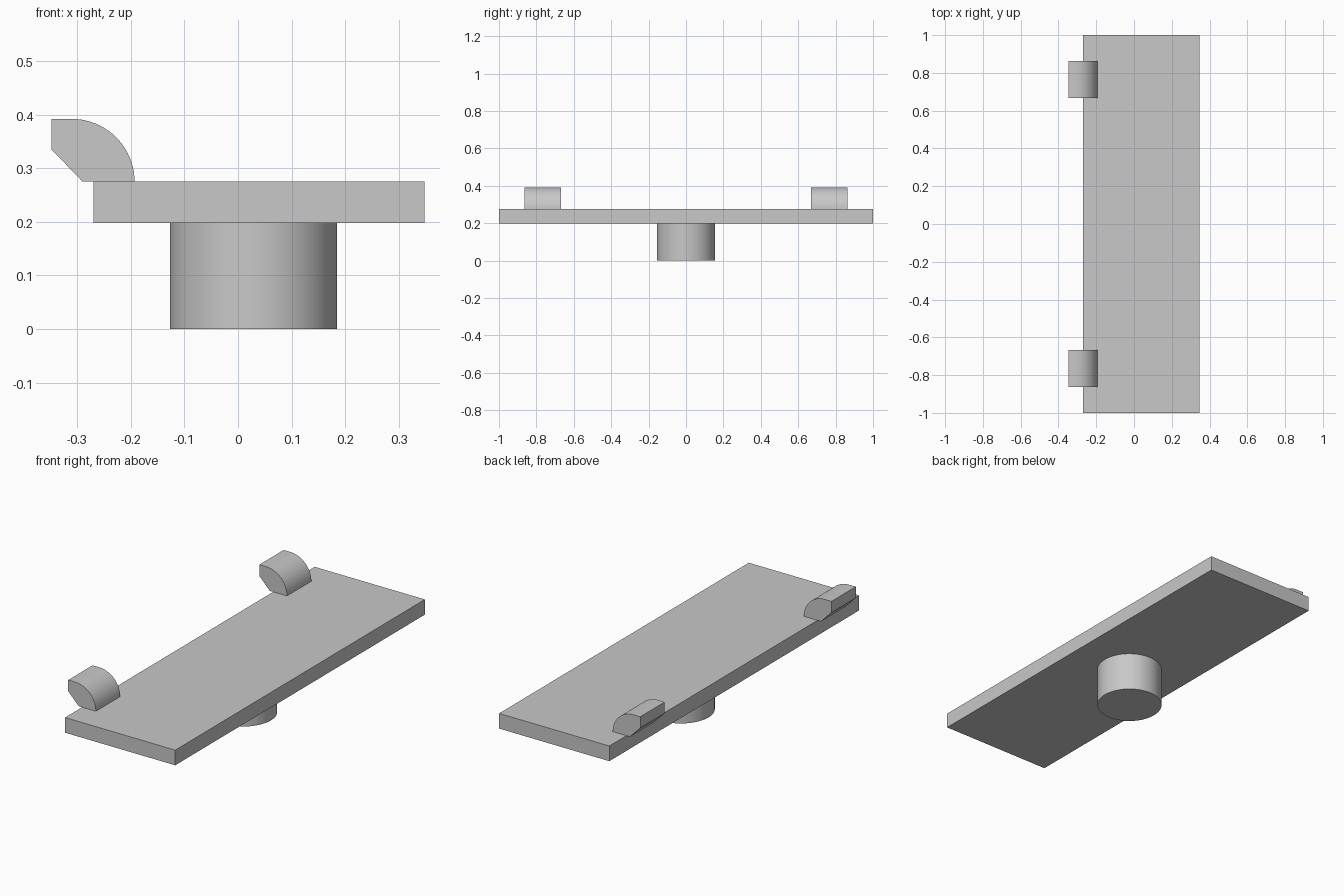
import bpy, bmesh, math

cube = bpy.data.objects.get("Cube")
if cube:
    bpy.data.objects.remove(cube, do_unlink=True)

grey = bpy.data.materials.new("light grey")
grey.use_nodes = True
colour = (0.58, 0.58, 0.58, 1)
grey.diffuse_color = colour
grey.node_tree.nodes["Principled BSDF"].inputs["Base Color"].default_value = colour


def extrude_profile(name, points, offset, smooth=False):
    """Closed prism: 3D outline points swept along the offset vector."""
    bm = bmesh.new()
    face = bm.faces.new([bm.verts.new(p) for p in points])
    swept = bmesh.ops.extrude_face_region(bm, geom=[face], use_keep_orig=True)
    verts = [g for g in swept["geom"] if isinstance(g, bmesh.types.BMVert)]
    bmesh.ops.translate(bm, verts=verts, vec=offset)
    bmesh.ops.recalc_face_normals(bm, faces=bm.faces[:])
    mesh = bpy.data.meshes.new(name)
    bm.to_mesh(mesh)
    bm.free()
    obj = bpy.data.objects.new(name, mesh)
    bpy.context.collection.objects.link(obj)
    mesh.materials.append(grey)
    if smooth:
        bpy.ops.object.select_all(action="DESELECT")
        obj.select_set(True)
        bpy.context.view_layer.objects.active = obj
        bpy.ops.object.shade_smooth_by_angle(angle=math.radians(30))
    return obj


def arc(cx, cy, radius, start, end, steps):
    angles = [math.radians(start + (end - start) * i / steps) for i in range(steps + 1)]
    return [(cx + radius * math.cos(a), cy + radius * math.sin(a)) for a in angles]


BOTTOM, TOP = 0.198, 0.275

# Flat rectangular plate
outline = [(-0.27, -1), (0.348, -1), (0.348, 1), (-0.27, 1)]
extrude_profile("plate", [(x, y, BOTTOM) for x, y in outline], (0, 0, TOP - BOTTOM))

# Round post under the plate
ring = arc(0.029, 0, 0.156, 0, 360, 64)[:-1]
extrude_profile("post", [(x, y, 0) for x, y in ring], (0, 0, BOTTOM), smooth=True)

# Two rounded hooks overhanging the plate's right edge
hook = arc(-0.31, TOP, 0.117, 0, 90, 20) + [(-0.348, 0.392), (-0.348, 0.335), (-0.29, TOP)]
for name, y in (("front_hook", -0.863), ("back_hook", 0.668)):
    extrude_profile(name, [(x, y, z) for x, z in hook], (0, 0.195, 0), smooth=True)
